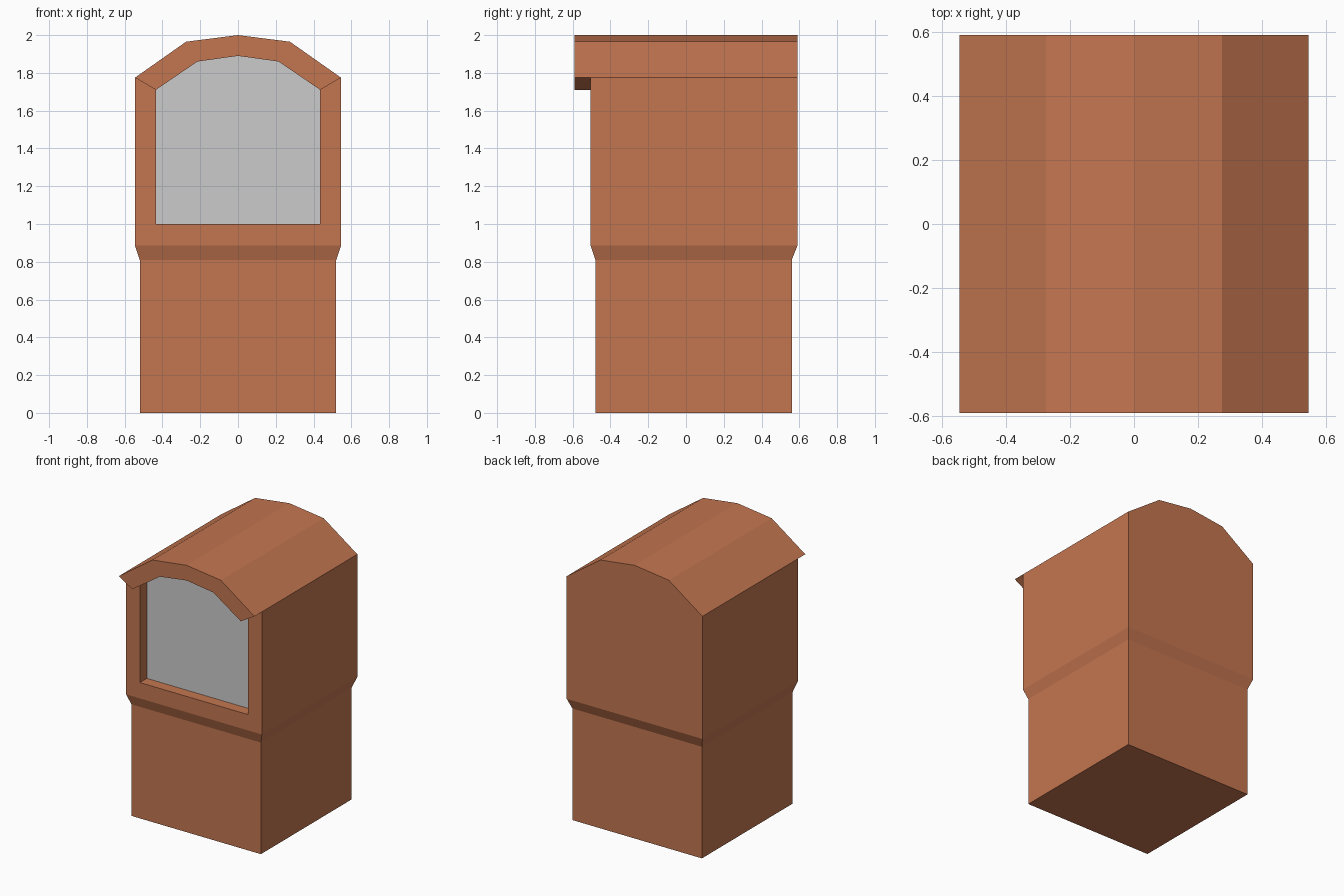
import bpy, bmesh

if "Cube" in bpy.data.objects:
    bpy.data.objects.remove(bpy.data.objects["Cube"])

HOOD, FRONT, GLASS, BACK = -0.59, -0.505, -0.425, 0.59   # depths along y
SHOULDER = 0.885


def mirror(half):
    """Complete a right-to-centre (x, z) profile with its left half."""
    return half + [(-x, z) for x, z in reversed(half) if x > 0]


def at(profile, y):
    return [(x, y, z) for x, z in profile]


def rect(hx, y0, y1, z):
    return [(-hx, y0, z), (hx, y0, z), (hx, y1, z), (-hx, y1, z)]


def strip(bm, a, b, closed=False):
    """Bridge two equally long rows of points with quads."""
    n = len(a)
    for i in range(n if closed else n - 1):
        j = (i + 1) % n
        bm.faces.new([bm.verts.new(p) for p in (a[i], a[j], b[j], b[i])])


def fill(bm, pts):
    bm.faces.new([bm.verts.new(p) for p in pts])


def finish(bm, name, color=None):
    bmesh.ops.remove_doubles(bm, verts=bm.verts, dist=1e-4)
    if len(bm.faces) > 1:
        bmesh.ops.recalc_face_normals(bm, faces=bm.faces)
    mesh = bpy.data.meshes.new(name)
    bm.to_mesh(mesh)
    bm.free()
    ob = bpy.data.objects.new(name, mesh)
    bpy.context.collection.objects.link(ob)
    if color:
        mat = bpy.data.materials.new(name + "_paint")
        mat.diffuse_color = color
        mat.use_nodes = True
        mat.node_tree.nodes["Principled BSDF"].inputs["Base Color"].default_value = mat.diffuse_color
        mesh.materials.append(mat)
    return ob


# Profiles in (x, z)
roof = mirror([(0.545, 1.775), (0.275, 1.965), (0, 2.0)])
arch = mirror([(0.435, 1.71), (0.215, 1.86), (0, 1.89)])
opening = arch + [(-0.435, 1.0), (0.435, 1.0)]
shell = roof + [(-0.545, SHOULDER), (0.545, SHOULDER)]

# Pedestal with flared shoulder
bm = bmesh.new()
rings = [rect(0.52, -0.48, 0.56, 0), rect(0.52, -0.48, 0.56, 0.81),
         rect(0.545, FRONT, BACK, SHOULDER)]
fill(bm, rings[0])
for a, b in zip(rings, rings[1:]):
    strip(bm, a, b, closed=True)

# Upper box: side walls, vaulted roof and back
for s in (4, 6):
    pair = [shell[s], shell[(s + 1) % 7]]
    strip(bm, at(pair, FRONT), at(pair, BACK))
strip(bm, at(roof, FRONT), at(roof, BACK))
fill(bm, at(shell, BACK))

# Overhanging hood: top, front band, underside and end lips
strip(bm, at(roof, HOOD), at(roof, FRONT))
strip(bm, at(roof, HOOD), at(arch, HOOD))
strip(bm, at(arch, HOOD), at(arch, FRONT))
for i in (0, -1):
    lip = [roof[i], arch[i]]
    strip(bm, at(lip, HOOD), at(lip, FRONT))

# Front frame around the opening, and the recess walls
strip(bm, at(shell[4:] + shell[:1], FRONT), at(opening[4:] + opening[:1], FRONT))
strip(bm, at(opening, FRONT), at(opening, GLASS), closed=True)
finish(bm, "housing", (0.55, 0.18, 0.08, 1))

# Grey panel at the back of the recess
bm = bmesh.new()
fill(bm, at(opening[::-1], GLASS))
panel = finish(bm, "window_panel")
if panel.data.polygons[0].normal.y > 0:
    panel.data.flip_normals()
